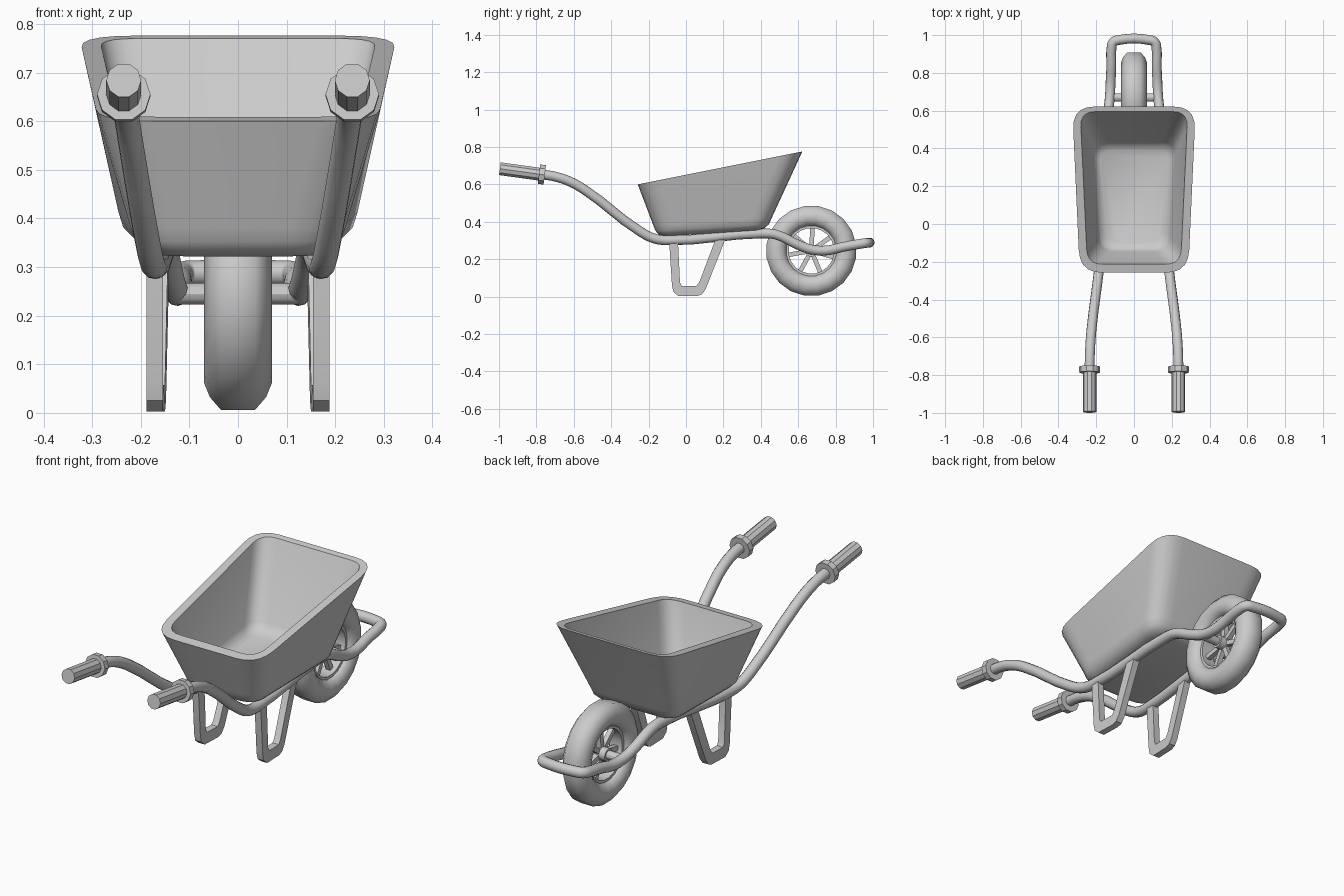
import bpy, bmesh
from math import sin, cos, pi
from mathutils import Vector

if "Cube" in bpy.data.objects:
    bpy.data.objects.remove(bpy.data.objects["Cube"])


def finish(name, bm, angle=40):
    bmesh.ops.recalc_face_normals(bm, faces=bm.faces)
    me = bpy.data.meshes.new(name)
    bm.to_mesh(me)
    bm.free()
    ob = bpy.data.objects.new(name, me)
    bpy.context.collection.objects.link(ob)
    bpy.ops.object.select_all(action='DESELECT')
    bpy.context.view_layer.objects.active = ob
    ob.select_set(True)
    bpy.ops.object.shade_smooth_by_angle(angle=angle * pi / 180)
    return ob


def loft(name, rings, closed=False, angle=40):
    """Skin a list of equal-length point rings; cap the ends unless closed."""
    bm = bmesh.new()
    vs = [[bm.verts.new(p) for p in r] for r in rings]
    n = len(vs[0])
    pairs = list(zip(vs, vs[1:])) + ([(vs[-1], vs[0])] if closed else [])
    for a, b in pairs:
        for i in range(n):
            j = (i + 1) % n
            bm.faces.new((a[i], a[j], b[j], b[i]))
    if not closed:
        bm.faces.new(vs[0])
        bm.faces.new(vs[-1])
    return finish(name, bm, angle)


def rod(name, a, b, r, sides):
    a, b = Vector(a), Vector(b)
    q = (b - a).to_track_quat('Z', 'Y')
    circle = [q @ Vector((r * cos(2 * pi * i / sides), r * sin(2 * pi * i / sides), 0)) for i in range(sides)]
    return loft(name, [[e + c for c in circle] for e in (a, b)], angle=30)


def wheel_ring(name, profile, segs):
    """Lathe (radius, x) points around the axle."""
    rings = []
    for i in range(segs):
        t = 2 * pi * (i + 0.5) / segs
        rings.append([(x, AXLE_Y + r * sin(t), AXLE_Z - r * cos(t)) for r, x in profile])
    return loft(name, rings, closed=True, angle=50)


def tray_ring(yf, yb, wf, wb, zf, zb, r):
    """Rounded trapezoid lying in a sloped plane."""
    corners = [(wf, yf), (wb, yb), (-wb, yb), (-wf, yf)]
    pts = []
    for i, c in enumerate(corners):
        c = Vector(c)
        p = c + (Vector(corners[i - 1]) - c).normalized() * r
        n = c + (Vector(corners[(i + 1) % 4]) - c).normalized() * r
        for k in range(6):
            t = k / 5
            q = p * (1 - t) ** 2 + c * 2 * t * (1 - t) + n * t * t
            pts.append((q.x, q.y, zf + (zb - zf) * (q.y - yf) / (yb - yf)))
    return pts


AXLE_Y, AXLE_Z = 0.67, 0.245

# tray: outside from the base up, over the rim, and down the inside
loft("tray", [tray_ring(*s) for s in (
    (-0.12, 0.39, 0.16, 0.19, 0.322, 0.356, 0.07),
    (-0.145, 0.42, 0.187, 0.22, 0.331, 0.366, 0.085),
    (-0.163, 0.444, 0.207, 0.242, 0.352, 0.388, 0.10),
    (-0.175, 0.458, 0.217, 0.252, 0.382, 0.42, 0.11),
    (-0.258, 0.622, 0.287, 0.327, 0.60, 0.776, 0.12),
    (-0.213, 0.595, 0.247, 0.285, 0.609, 0.77, 0.08),
    (-0.145, 0.437, 0.185, 0.22, 0.39, 0.428, 0.08),
    (-0.132, 0.42, 0.175, 0.208, 0.367, 0.402, 0.08),
    (-0.10, 0.39, 0.145, 0.18, 0.35, 0.384, 0.06))])

# tubular frame: one bent tube, mirrored around the nose
half = [(0.235, -0.98, 0.682), (0.235, -0.77, 0.653), (0.234, -0.70, 0.642),
        (0.230, -0.62, 0.615), (0.223, -0.54, 0.57), (0.186, -0.25, 0.352),
        (0.177, -0.17, 0.311), (0.171, -0.09, 0.301), (0.152, 0.40, 0.338),
        (0.148, 0.48, 0.332), (0.136, 0.60, 0.277), (0.128, 0.67, 0.252),
        (0.124, 0.75, 0.247), (0.12, 0.84, 0.266), (0.119, 0.93, 0.282),
        (0.109, 0.963, 0.287), (0.08, 0.974, 0.288)]
path = half + [(-x, y, z) for x, y, z in reversed(half)]
cu = bpy.data.curves.new("frame", 'CURVE')
cu.dimensions = '3D'
cu.bevel_depth = 0.026
cu.bevel_resolution = 4
cu.resolution_u = 4
cu.use_fill_caps = True
sp = cu.splines.new('BEZIER')
sp.bezier_points.add(len(path) - 1)
for bp, p in zip(sp.bezier_points, path):
    bp.co = p
    bp.handle_left_type = bp.handle_right_type = 'AUTO'
frame = bpy.data.objects.new("frame", cu)
bpy.context.collection.objects.link(frame)
bpy.ops.object.select_all(action='DESELECT')
bpy.context.view_layer.objects.active = frame
frame.select_set(True)
bpy.ops.object.convert(target='MESH')
bpy.ops.object.shade_smooth_by_angle(angle=40 * pi / 180)

# grips, grip collars and legs on both sides
leg = [(-0.09, 0.295), (-0.075, 0.06), (-0.067, 0.025), (-0.04, 0.003), (0.06, 0.003),
       (0.085, 0.012), (0.105, 0.04), (0.215, 0.318), (0.16, 0.312), (0.07, 0.075),
       (0.055, 0.057), (-0.022, 0.057), (-0.032, 0.075), (-0.043, 0.298)]
for side, s in (("left", -1), ("right", 1)):
    rod(side + "_grip", (s * 0.235, -0.995, 0.684), (s * 0.235, -0.77, 0.653), 0.036, 10)
    rod(side + "_grip_collar", (s * 0.235, -0.786, 0.655), (s * 0.235, -0.755, 0.651), 0.055, 10)
    rings = [[(s * (0.171 + d - 0.06 * max(y, 0)), y, z) for y, z in leg] for d in (-0.017, 0.017)]
    loft(side + "_leg", rings, angle=30)

# wheel: tyre, rim, spokes, hub and axle
tyre = [(0.135, 0.04), (0.155, 0.058), (0.185, 0.07), (0.215, 0.058), (0.242, 0.035)]
wheel_ring("tyre", tyre + [(r, -x) for r, x in reversed(tyre)], 20)
wheel_ring("rim", [(0.122, -0.035), (0.122, 0.035), (0.142, 0.035), (0.142, -0.035)], 20)
for i in range(7):
    t = 2 * pi * i / 7 + 0.05
    u, v = Vector((0, sin(t), cos(t))), Vector((0, cos(t), -sin(t)))
    c = Vector((0, AXLE_Y, AXLE_Z))
    loft(f"spoke_{i + 1}", [[c + u * r + v * a * 0.012 + Vector((b * 0.012, 0, 0))
                             for a, b in ((-1, -1), (1, -1), (1, 1), (-1, 1))] for r in (0.015, 0.13)], angle=30)
rod("hub", (-0.045, AXLE_Y, AXLE_Z), (0.045, AXLE_Y, AXLE_Z), 0.032, 14)
rod("axle", (-0.125, AXLE_Y, AXLE_Z), (0.125, AXLE_Y, AXLE_Z), 0.022, 12)
